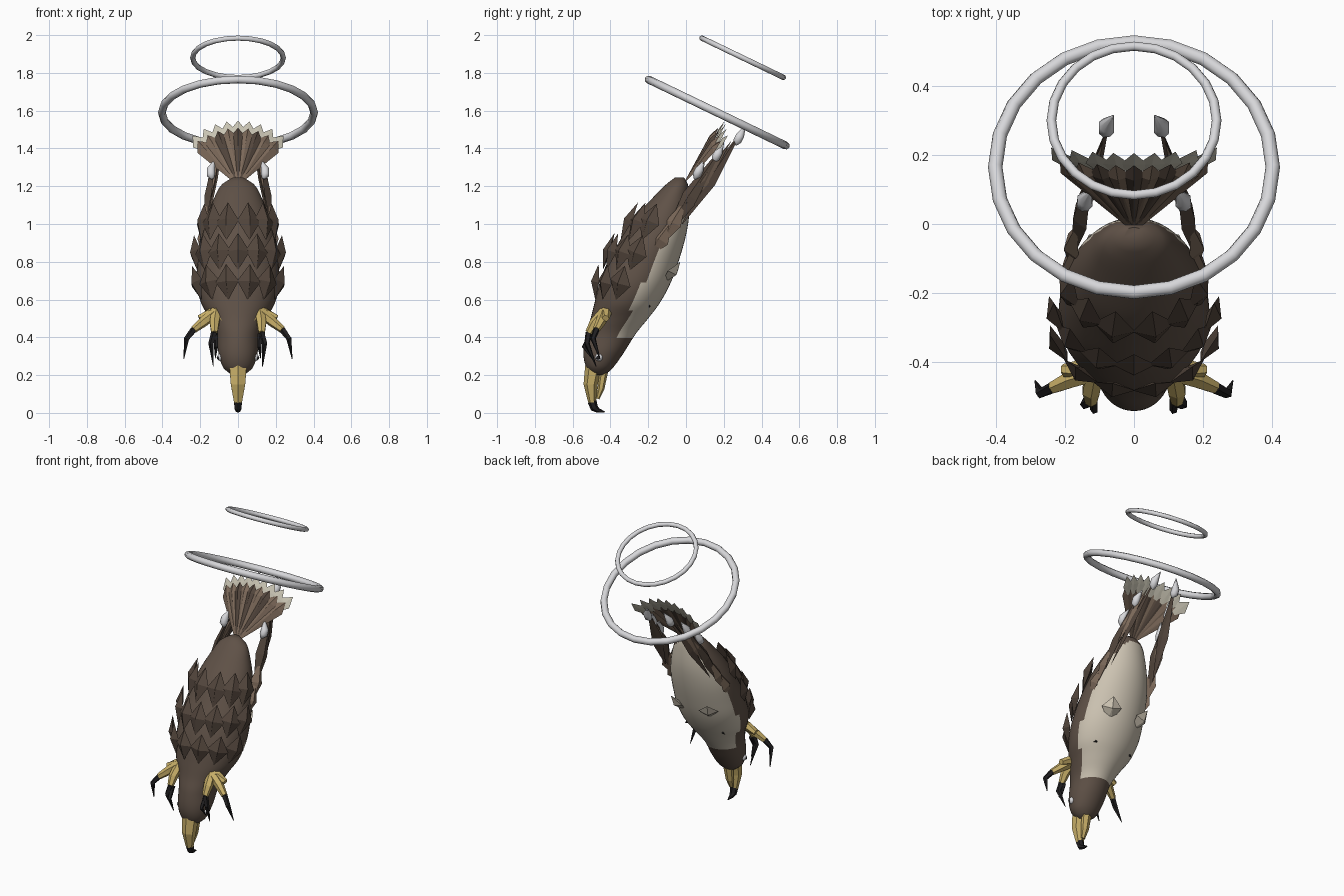
import bpy, bmesh, math
from mathutils import Vector as V, Matrix

if "Cube" in bpy.data.objects:
    bpy.data.objects.remove(bpy.data.objects["Cube"])


def material(name, r, g, b):
    m = bpy.data.materials.new(name)
    m.diffuse_color = (r, g, b, 1)
    m.use_nodes = True
    m.node_tree.nodes["Principled BSDF"].inputs["Base Color"].default_value = m.diffuse_color
    return m


BROWN = material("body brown", 0.115, 0.083, 0.063)
DARK = material("feather dark brown", 0.085, 0.06, 0.045)
TAN = material("feather tan", 0.2, 0.14, 0.1)
CREAM = material("belly cream", 0.6, 0.54, 0.44)
TIP = material("tail tip cream", 0.58, 0.55, 0.45)
YELLOW = material("horn yellow", 0.58, 0.43, 0.14)
BLACK = material("claw black", 0.015, 0.014, 0.015)
SILVER = material("silver", 0.68, 0.68, 0.7)


def build(name, bm, *mats, smooth=None):
    bmesh.ops.recalc_face_normals(bm, faces=bm.faces)
    me = bpy.data.meshes.new(name)
    bm.to_mesh(me)
    bm.free()
    for m in mats:
        me.materials.append(m)
    ob = bpy.data.objects.new(name, me)
    bpy.context.collection.objects.link(ob)
    if smooth:
        bpy.ops.object.select_all(action='DESELECT')
        ob.select_set(True)
        bpy.context.view_layer.objects.active = ob
        bpy.ops.object.shade_smooth_by_angle(angle=math.radians(smooth))
    return ob


def loft(bm, rings):
    """Skin a list of equal point rings and cap both ends."""
    vs = [[bm.verts.new(p) for p in r] for r in rings]
    n = len(vs[0])
    for a, b in zip(vs, vs[1:]):
        for i in range(n):
            bm.faces.new((a[i], a[(i + 1) % n], b[(i + 1) % n], b[i]))
    bm.faces.new(vs[0])
    bm.faces.new(vs[-1])


def tube(name, pts, radii, mat, sides=6, flat=1.0, smooth=None):
    """Tapered limb through a few points; flat squashes its depth."""
    pts = [V(p) for p in pts]
    rings = []
    for i, (p, r) in enumerate(zip(pts, radii)):
        d = (pts[min(i + 1, len(pts) - 1)] - pts[max(i - 1, 0)]).normalized()
        u = (V((1, 0, 0)) - d * d.x).normalized()
        w = d.cross(u)
        rings.append([p + r * (u * math.cos(a) + w * flat * math.sin(a))
                      for a in [2 * math.pi * (k + .5) / sides for k in range(sides)]])
    bm = bmesh.new()
    loft(bm, rings)
    return build(name, bm, mat, smooth=smooth)


def feather(name, base, tip, normal, width, thick, mat, widest=0.5, root=0.0):
    """Ridged leaf: pointed tip, narrow root, raised centre line."""
    base, tip, n = V(base), V(tip), V(normal)
    d = tip - base
    side = d.cross(n).normalized()
    n = side.cross(d).normalized()
    mid = base + d * widest
    bm = bmesh.new()
    ring = [bm.verts.new(p) for p in (
        base + side * (root + .002), mid + side * width / 2, tip,
        mid - side * width / 2, base - side * (root + .002))]
    for s in (1, -.4):
        ridge = bm.verts.new(mid + n * thick * s)
        for i in range(5):
            bm.faces.new((ring[i], ring[(i + 1) % 5], ridge))
    return build(name, bm, mat)


# Body sections: height, back y, belly y, half width
SECT = [(.20, -.49, -.43, .03), (.235, -.525, -.39, .075), (.31, -.543, -.335, .102),
        (.42, -.53, -.265, .115), (.50, -.505, -.2, .15), (.58, -.485, -.14, .195),
        (.68, -.46, -.085, .218), (.80, -.415, -.04, .215), (.92, -.345, -.005, .2),
        (1.03, -.275, .015, .17), (1.14, -.175, .018, .125), (1.21, -.105, .01, .085),
        (1.245, -.06, -.01, .03)]


def section(z):
    i = max(j for j in range(len(SECT) - 1) if SECT[j][0] <= z or j == 0)
    p0, p1, p2, p3 = [SECT[min(max(i + k, 0), len(SECT) - 1)] for k in (-1, 0, 1, 2)]
    t = (z - p1[0]) / (p2[0] - p1[0])
    out = []
    for k in (1, 2, 3):
        h = p2[0] - p1[0]
        m1 = (p2[k] - p0[k]) / (p2[0] - p0[0]) * h
        m2 = (p3[k] - p1[k]) / (p3[0] - p1[0]) * h
        out.append((2*t**3 - 3*t*t + 1) * p1[k] + (t**3 - 2*t*t + t) * m1
                   + (3*t*t - 2*t**3) * p2[k] + (t**3 - t*t) * m2)
    return out


def skin(z, a):
    """Point on the body; angle 0 is the middle of the back."""
    yb, yf, w = section(z)
    return V((w * math.sin(a), (yb + yf) / 2 - (yf - yb) / 2 * math.cos(a), z))


def skin_normal(z, a):
    return (skin(z, a + .02) - skin(z, a - .02)).cross(skin(z + .02, a) - skin(z - .02, a)).normalized()


# Body with cream belly
bm = bmesh.new()
loft(bm, [[skin(.2 + 1.045 * j / 64, 2 * math.pi * i / 40) for i in range(40)] for j in range(65)])
for f in bm.faces:
    c = f.calc_center_median()
    edge = -.335 + (c.z - .45) * .46
    f.material_index = int(c.y > edge and c.z > .39 and c.z < 1.23)
build("body", bm, BROWN, CREAM, smooth=50)

# Overlapping back feathers in staggered rows
for z0, angles in ((.6, (-1.2, -.72, -.25, .25, .72, 1.2)),
                   (.755, (-1.3, -.9, -.45, 0, .45, .9, 1.3)),
                   (.915, (-1.25, -.8, -.3, .3, .8, 1.25))):
    for a in angles:
        n = skin_normal(z0 + .08, a)
        if n.dot(skin(z0, a) - V((0, -.25, z0))) < 0:
            n = -n
        feather("back_feather", skin(z0, a) + n * .006, skin(z0 + .175, a) + n * .045,
                n, .125, .032, DARK, .5)

# Fanned tail
for i in range(-4, 5):
    t = i / 4
    root = V((.012 * t, -.01, 1.22))
    end = V((.215 * t, .17 + .015 * t * t, 1.51 - .07 * t * t))
    d = (end - root).normalized()
    n = V((.35 * t, -.83, .55))
    feather("tail_feather", root, end, n, .085, .016, TAN if i % 2 or abs(i) == 4 else DARK, .83, .004)
    feather("tail_tip", end - d * .075 + V((0, .012, 0)), end + d * .045 + V((0, .012, 0)),
            n, .08, .004, TIP, .5, .01)

for s in (-1, 1):
    # Folded wings swept up past the tail
    out = V((s, -.3, .2))
    feather("wing_shoulder", (s*.185, -.19, .83), (s*.18, -.07, 1.02), out, .1, .035, TAN, .45)
    feather("wing_covert", (s*.185, -.12, .9), (s*.165, .0, 1.13), out, .09, .03, TAN, .45)
    feather("wing_inner", (s*.17, -.06, .98), (s*.13, .12, 1.31), out, .075, .025, DARK, .4)
    feather("wing_middle", (s*.18, -.1, .96), (s*.115, .2, 1.42), out, .09, .025, DARK, .4)
    feather("wing_outer", (s*.16, -.02, 1.0), (s*.07, .3, 1.5), out, .075, .022, DARK, .45)
    feather("wing_edge", (s*.17, -.05, 1.02), (s*.09, .24, 1.44), out, .06, .03, TAN, .5)
    # Silver wing barbs
    for x, y, z in ((.135, .065, 1.275), (.115, .165, 1.365), (.072, .28, 1.455)):
        tube("wing_barb", [(s*x, y - .018, z - .035), (s*(x + .008), y - .008, z - .015),
                           (s*(x + .008), y + .006, z + .012), (s*(x - .012), y + .035, z + .065)],
             [.008, .024, .024, .002], SILVER, 8, 1, 60)

    # Feet with toes and hooked claws
    ankle = (s*.115, -.43, .535)
    tube("leg", [(s*.1, -.36, .58), ankle], [.025, .032], YELLOW)
    for knuckle, end, hook in (((.18, -.45, .485), (.235, -.475, .44), (.287, -.455, .285)),
                               ((.125, -.485, .475), (.125, -.515, .425), (.13, -.475, .245)),
                               ((.15, -.42, .525), (.205, -.425, .5), None)):
        k, e = V((s*knuckle[0], *knuckle[1:])), V((s*end[0], *end[1:]))
        tube("toe", [ankle, k, e], [.03, .028, .019], YELLOW)
        if hook:
            h = V((s*hook[0], *hook[1:]))
            bend = e.lerp(h, .4) + V((s*.015, -.025, .015))
            tube("claw", [e, bend, h], [.018, .015, .002], BLACK, 5)
    tube("inner_toe", [ankle, (s*.075, -.465, .49)], [.026, .018], YELLOW)
    tube("inner_claw", [(s*.118, -.5, .42), (s*.115, -.54, .35), (s*.12, -.5, .29)],
         [.014, .012, .002], BLACK, 5)

    # Eyes
    bm = bmesh.new()
    bmesh.ops.create_uvsphere(bm, u_segments=12, v_segments=8, radius=.022,
                              matrix=Matrix.Translation((s*.088, -.46, .295)))
    build("eye", bm, SILVER, smooth=60)
    bm = bmesh.new()
    bmesh.ops.create_uvsphere(bm, u_segments=8, v_segments=6, radius=.011,
                              matrix=Matrix.Translation((s*.102, -.465, .292)))
    build("pupil", bm, BLACK, smooth=60)

    # Belly tufts and dark flecks
    feather("belly_tuft", (s*.09, -.12, .69), (s*.13, -.03, .80), (s*.5, 1, -.4), .12, .03, CREAM, .55, .01)
    feather("flank_tuft", (s*.185, -.23, .78), (s*.2, -.2, .83), (s, 0, 0), .04, .012, TAN)
    p = skin(.565, math.pi - s * .75)
    feather("belly_fleck", p + V((-s*.015, .004, .008)), p + V((s*.018, 0, -.008)),
            (s*.5, .8, -.4), .014, .005, BLACK)

# Open beak with black hook
tube("upper_beak", [(0, -.49, .245), (0, -.505, .15), (0, -.497, .055)],
     [.052, .044, .024], YELLOW, 6, .85)
tube("lower_beak", [(0, -.435, .225), (0, -.45, .13), (0, -.468, .075)],
     [.034, .026, .014], YELLOW, 6, .7)
tube("beak_hook", [(0, -.497, .06), (0, -.485, .025), (0, -.465, .013), (0, -.43, .004)],
     [.024, .021, .013, .003], BLACK, 6)

# Tilted rings trailing behind
for name, R, r, c in (("large_ring", .403, .021, (0, .165, 1.59)),
                      ("small_ring", .24, .014, (0, .3, 1.88))):
    bpy.ops.mesh.primitive_torus_add(major_radius=R, minor_radius=r, major_segments=24,
                                     minor_segments=8, location=c,
                                     rotation=(math.radians(-25.7), 0, 0))
    ring = bpy.context.object
    ring.name = name
    ring.data.materials.append(SILVER)
    bpy.ops.object.shade_smooth_by_angle(angle=math.radians(60))
